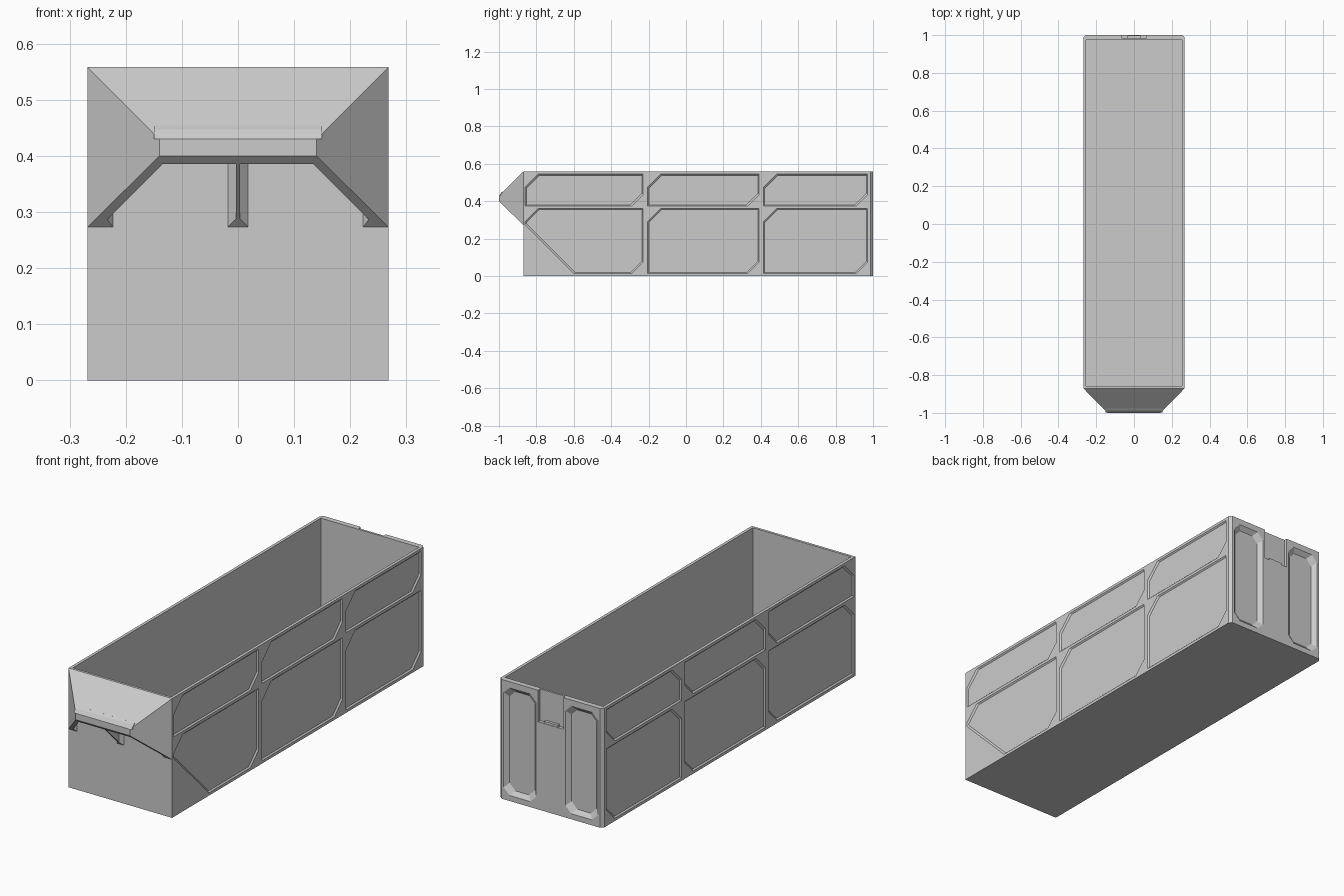
import bpy, bmesh

if "Cube" in bpy.data.objects:
    bpy.data.objects.remove(bpy.data.objects["Cube"])

W, H, F, B = 0.268, 0.558, -0.87, 1.0   # half width, height, front and back of body


def loft(bm, a, b):
    """Closed solid between two matching loops of points."""
    va, vb = [bm.verts.new(p) for p in a], [bm.verts.new(p) for p in b]
    n = len(a)
    bm.faces.new(va)
    bm.faces.new(vb[::-1])
    for i in range(n):
        j = (i + 1) % n
        bm.faces.new((va[i], vb[i], vb[j], va[j]))


def make(name, solids):
    bm = bmesh.new()
    for a, b in solids:
        loft(bm, a, b)
    bmesh.ops.recalc_face_normals(bm, faces=bm.faces[:])
    me = bpy.data.meshes.new(name)
    bm.to_mesh(me)
    bm.free()
    ob = bpy.data.objects.new(name, me)
    bpy.context.collection.objects.link(ob)
    return ob


def cut(ob, solids):
    cutter = make("cutter", solids)
    cutter.hide_render = True
    mod = ob.modifiers.new("cut", 'BOOLEAN')
    mod.operation, mod.solver, mod.object = 'DIFFERENCE', 'EXACT', cutter
    bpy.context.view_layer.objects.active = ob
    bpy.ops.object.modifier_apply(modifier=mod.name)
    bpy.data.objects.remove(cutter)


def rect(x, y0, y1, z):
    return [(-x, y0, z), (x, y0, z), (x, y1, z), (-x, y1, z)]


# Bin body with chamfered rear corners, hollowed out
plan = [(-W, F), (W, F), (W, B - .013), (W - .013, B), (-W + .013, B), (-W, B - .013)]
body = make("bin_body", [([(x, y, 0) for x, y in plan], [(x, y, H) for x, y in plan])])
cut(body, [(rect(W - .014, F + .012, B - .025, .012), rect(W - .014, F + .012, B - .025, .7))])


# Recessed side panels with two clipped corners, bevelled edges
def panel(s, y0, y1, z0, z1, clip=0):
    def loop(x, i):
        a, b, c, d = y0 + i, y1 - i, z0 + i, z1 - i
        k, m = .07, .06
        pts = [(a, d - k), (a + k, d), (b, d), (b, c + m), (b - m, c)]
        pts += [(a + clip, c), (a, c + clip)] if clip else [(a, c)]
        return [(s * x, y, z) for y, z in pts]
    return loop(W + .006, -.006), loop(W - .006, .006)


panels = []
for s in (1, -1):
    for n, (y0, y1) in enumerate(((-.86, -.23), (-.205, .39), (.415, .97))):
        panels.append(panel(s, y0, y1, .375, .545))
        panels.append(panel(s, y0, y1, .013, .362, .262 if s == 1 and n == 0 else 0))
cut(body, panels)


# Two rear pockets and the central clip slot
def pocket(s):
    def loop(y, i):
        a, b, c, d, k = .075 + i, .245 - i, .025 + i, .53 - i, .03
        pts = [(a, c + k), (a + k, c), (b - k, c), (b, c + k),
               (b, d - k), (b - k, d), (a + k, d), (a, d - k)]
        return [(s * x, y, z) for x, z in pts]
    return loop(B + .015, -.015), loop(B - .018, .02)


slot = (rect(.065, B - .015, B + .02, .41), rect(.065, B - .015, B + .02, .7))
cut(body, [pocket(1), pocket(-1), slot])
make("slot_ledge", [(rect(.035, B - .016, B - .002, .405), rect(.035, B - .016, B - .002, .42))])


# Front scoop handle: tapered hood, open from below
def frame(x, y, z0, z1):
    return [(-x, y, z0), (x, y, z0), (x, y, z1), (-x, y, z1)]


hood = make("handle_hood", [(frame(W, F, .273, H), frame(.14, -1, .40, .43))])
cut(hood, [(frame(.248, F + .001, .2, .538), frame(.134, -.985, .2, .424))])


# Stiffening rib and corner fillets under the hood
def gusset(name, pts):
    low = [(x, y, .273 + F - y) for x, y in pts]
    high = [(x, y, .545 - F + y) for x, y in low_xy(pts)]
    return make(name, [(low, high)])


def low_xy(pts):
    return [(x, min(y, F)) for x, y in pts]


gusset("handle_rib", [(-.018, F), (-.004, F - .014), (-.004, -.99), (.004, -.99), (.004, F - .014), (.018, F)])
for s, side in ((-1, "left"), (1, "right")):
    gusset(side + "_handle_fillet", [(s * .223, F), (s * .255, F), (s * .238, F - .02)])

# Label ledge on the sloping front
ledge = [(-.999, .43), (-.987, .447), (-.978, .454), (-.97, .45), (-.985, .43)]
make("label_ledge", [([(-.15, y, z) for y, z in ledge], [(.15, y, z) for y, z in ledge])])
